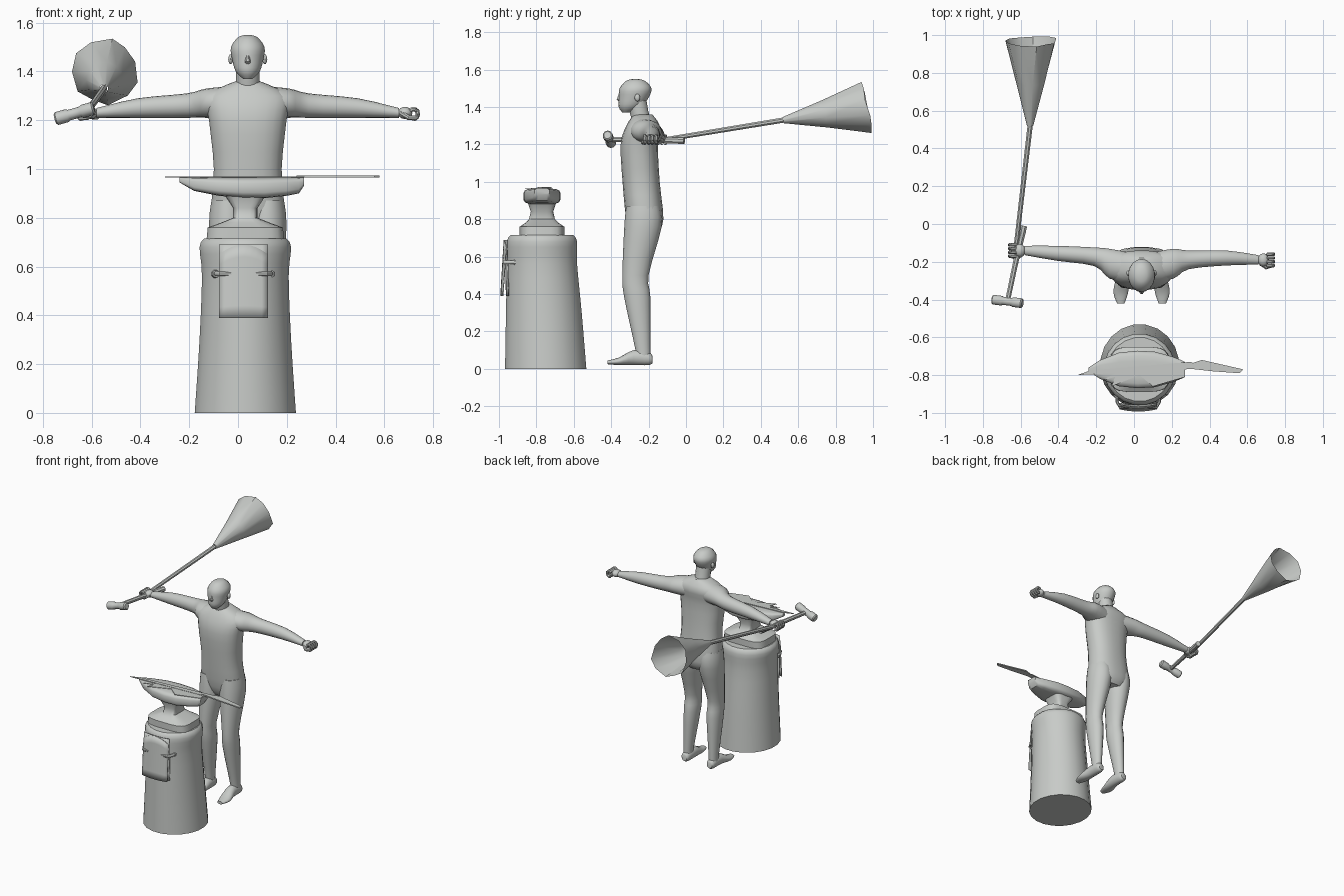
import bpy, bmesh, math, random
from mathutils import Vector

random.seed(4)
default_cube = bpy.data.objects.get("Cube")
if default_cube:
    bpy.data.objects.remove(default_cube)

clay = bpy.data.materials.new("plain_grey")
clay.use_nodes = True
grey = (.58, .6, .58, 1)
clay.diffuse_color = grey
clay.node_tree.nodes["Principled BSDF"].inputs["Base Color"].default_value = grey

parts = []
X_AXIS, Y_AXIS, Z_AXIS = Vector((1, 0, 0)), Vector((0, 1, 0)), Vector((0, 0, 1))
body_x = .04       # middle line of the figure
block_x = .03      # middle line of the stump and anvil
block_y = -.77
table_z = .965     # working surface of the anvil


def finish(name, bm):
    bmesh.ops.recalc_face_normals(bm, faces=bm.faces)
    mesh = bpy.data.meshes.new(name)
    bm.to_mesh(mesh)
    bm.free()
    mesh.materials.append(clay)
    part = bpy.data.objects.new(name, mesh)
    bpy.context.collection.objects.link(part)
    parts.append(part)
    return part


def skin(name, rings, caps=True, ragged=0):
    """Bridge a list of point rings into a surface; the last ring may be ragged."""
    bm = bmesh.new()
    loops = [[bm.verts.new(point) for point in ring] for ring in rings]
    for low, high in zip(loops, loops[1:]):
        for i in range(len(low)):
            bm.faces.new((low[i - 1], low[i], high[i], high[i - 1]))
    if caps:
        bm.faces.new(loops[0])
        bm.faces.new(loops[-1])
    for vert in loops[-1]:
        vert.co += Vector([random.uniform(-ragged, ragged) for axis in "xyz"])
    return finish(name, bm)


def oval(centre, u, v, sides, boxy=1):
    """Ring of points; a boxy value below one squares it off."""
    def bend(t):
        return math.copysign(abs(t) ** boxy, t)
    angles = [math.tau * (i + .5) / sides for i in range(sides)]
    return [centre + u * bend(math.cos(a)) + v * bend(math.sin(a)) for a in angles]


def smooth(rows, steps=3):
    """Add rows in between along a flowing curve."""
    result = []
    for i in range(len(rows) - 1):
        window = (rows[max(i - 1, 0)], rows[i], rows[i + 1], rows[min(i + 2, len(rows) - 1)])
        for step in range(steps):
            t = step / steps
            result.append([b + t * ((c - a) / 2 + t * (a - 2.5 * b + 2 * c - d / 2
                           + t * (1.5 * (b - c) + (d - a) / 2)))
                           for a, b, c, d in zip(*window)])
    return result + [rows[-1]]


def section(x=body_x, y=block_y, z=0.0, wide=.1, deep=.1):
    return (x, y, z, wide, deep)


def loft(name, rows, u=X_AXIS, v=Y_AXIS, sides=18, boxy=1):
    return skin(name, [oval(Vector(row[:3]), u * row[3], v * row[4], sides, boxy) for row in rows])


def tube(name, path, radii, sides=8, **options):
    path = [Vector(point) for point in path]
    rings = []
    for i, point in enumerate(path):
        along = (path[min(i + 1, len(path) - 1)] - path[max(i - 1, 0)]).normalized()
        u = along.cross(Z_AXIS if abs(along.z) < .8 else Y_AXIS).normalized()
        radius = radii[i] if isinstance(radii, list) else radii
        rings.append(oval(point, u * radius, u.cross(along) * radius, sides))
    return skin(name, rings, **options)


def ball(name, centre, size):
    bm = bmesh.new()
    bmesh.ops.create_uvsphere(bm, u_segments=12, v_segments=8, radius=1)
    bmesh.ops.scale(bm, vec=size, verts=bm.verts)
    bmesh.ops.translate(bm, vec=centre, verts=bm.verts)
    return finish(name, bm)


def plate(name, outline, thick):
    return skin(name, [[Vector((x, y, z)) for x, y in outline] for z in (table_z, table_z + thick)])


# Torso, neck and head
loft("torso", smooth([
    section(z=.73, y=-.22, wide=.09, deep=.07),
    section(z=.8, y=-.22, wide=.15, deep=.1),
    section(z=1, y=-.24, wide=.14, deep=.1),
    section(z=1.2, y=-.25, wide=.16, deep=.1),
    section(z=1.3, y=-.23, wide=.17, deep=.09),
    section(z=1.36, y=-.23, wide=.05, deep=.05)]), sides=24, boxy=.85)
tube("neck", [(body_x, -.23, 1.3), (body_x, -.25, 1.37), (body_x, -.26, 1.43)], .05, sides=16)
loft("head", smooth([
    section(z=1.37, y=-.32, wide=.02, deep=.02),
    section(z=1.4, y=-.3, wide=.05, deep=.06),
    section(z=1.45, y=-.28, wide=.065, deep=.08),
    section(z=1.5, y=-.27, wide=.07, deep=.085),
    section(z=1.54, y=-.27, wide=.04, deep=.05),
    section(z=1.55, y=-.27, wide=.01, deep=.01)]))
loft("nose", [
    section(z=1.47, y=-.35, wide=.006, deep=.01),
    section(z=1.44, y=-.357, wide=.013, deep=.015),
    section(z=1.43, y=-.35, wide=.01, deep=.01)], sides=8)

# Limbs on both sides
for side, label in ((1, "left"), (-1, "right")):
    def out(distance):
        return body_x + side * distance

    back = 0 if side > 0 else .05      # the right hand is held further back
    hand_y = back - .19

    loft(label + "_leg", smooth([
        section(x=out(.08), z=.87, y=-.23, wide=.07, deep=.09),
        section(x=out(.08), z=.76, y=-.23, wide=.08, deep=.1),
        section(x=out(.09), z=.5, y=-.27, wide=.05, deep=.07),
        section(x=out(.09), z=.38, y=-.26, wide=.05, deep=.07),
        section(x=out(.1), z=.1, y=-.23, wide=.03, deep=.04),
        section(x=out(.1), z=.05, y=-.23, wide=.03, deep=.04)]))
    loft(label + "_foot", smooth([
        section(x=out(.1), y=-.18, z=.05, wide=.02, deep=.02),
        section(x=out(.1), y=-.2, z=.055, wide=.03, deep=.035),
        section(x=out(.1), y=-.28, z=.06, wide=.035, deep=.04),
        section(x=out(.11), y=-.36, z=.04, wide=.04, deep=.02),
        section(x=out(.11), y=-.42, z=.035, wide=.02, deep=.01)]), v=Z_AXIS)
    loft(label + "_arm", smooth([
        section(x=out(.06), y=-.23, z=1.27, wide=.08, deep=.07),
        section(x=out(.17), y=-.21, z=1.27, wide=.08, deep=.06),
        section(x=out(.25), y=-.19 + back / 3, z=1.26, wide=.05, deep=.05),
        section(x=out(.45), y=-.18 + back / 2, z=1.25, wide=.04, deep=.04),
        section(x=out(.62), y=hand_y, z=1.23, wide=.025, deep=.02)]), u=Y_AXIS, v=Z_AXIS)
    ball(label + "_ear", (out(.07), -.26, 1.45), (.01, .015, .02))
    ball(label + "_palm", (out(.645), hand_y, 1.23), (.03, .035, .025))

    # Fingers curl round a grip that runs front to back
    for finger in range(4):
        y = hand_y + .02 * (finger - 1.5)
        bends = [math.radians(140 - 36 * joint) for joint in range(8)]
        tube(label + "_finger", [(out(.68 + .018 * math.cos(a)), y, 1.226 + .02 * math.sin(a))
                                 for a in bends], .01)
    tube(label + "_thumb", [(out(.63), hand_y - .02, 1.23), (out(.66), hand_y - .04, 1.21),
                            (out(.69), hand_y - .03, 1.21)], .011)

# Stump
loft("stump", smooth([
    section(x=block_x, y=-.75, z=0, wide=.21, deep=.22),
    section(x=block_x, y=-.76, z=.3, wide=.19, deep=.205),
    section(x=block_x, z=.56, wide=.18, deep=.19),
    section(x=block_x, z=.68, wide=.19, deep=.19),
    section(x=block_x, z=.715, wide=.17, deep=.17)]), sides=20)

# Anvil: spreading foot, narrow waist, long face with a horn
loft("anvil_base", [
    section(x=block_x, z=.71, wide=.16, deep=.12),
    section(x=block_x, z=.76, wide=.155, deep=.12),
    section(x=block_x, z=.78, wide=.1, deep=.09),
    section(x=block_x, z=.8, wide=.05, deep=.07),
    section(x=block_x, z=.84, wide=.05, deep=.06),
    section(x=block_x, z=.9, wide=.09, deep=.08)], sides=20, boxy=.5)


def face_slice(x, low, half):
    return section(x=x, z=(low + table_z) / 2, wide=half, deep=(table_z - low) / 2)


loft("anvil_face", [
    face_slice(x=-.24, low=.945, half=.01), face_slice(x=-.18, low=.91, half=.05),
    face_slice(x=-.08, low=.89, half=.09), face_slice(x=.02, low=.88, half=.1),
    face_slice(x=.11, low=.88, half=.095), face_slice(x=.2, low=.89, half=.07),
    face_slice(x=.25, low=.9, half=.05), face_slice(x=.27, low=.93, half=.04)],
    u=Y_AXIS, v=Z_AXIS, sides=16, boxy=.5)

# Thin blade and ragged sheet lying on the anvil
plate("blade", [(-.3, -.8), (.27, -.77), (.36, -.76), (.3, -.73), (-.23, -.775)], thick=.005)
plate("blade_tang", [(.24, -.76), (.42, -.78), (.56, -.79), (.58, -.77), (.36, -.72)], thick=.008)
plate("ragged_sheet", [(-.17, -.83), (-.1, -.81), (-.12, -.86), (.03, -.8), (.1, -.86),
                       (.27, -.81), (.26, -.77), (-.1, -.79)], thick=.003)


# Cloth hung over a bent rail on the front of the stump
def cloth(name, top_y, low_y, arch):
    low_z, top_z, half = .39, .69, .1
    bm = bmesh.new()
    bmesh.ops.create_grid(bm, x_segments=8, y_segments=6, size=1)
    for vert in bm.verts:
        across, drop = vert.co.x, (1 - vert.co.y) / 2
        bow = across * across
        top = top_z - arch * bow
        vert.co = (.0225 + half * across, top_y + (low_y - top_y) * drop + .012 * bow,
                   top + (low_z - top) * drop)
    finish(name, bm).modifiers.new("thickness", "SOLIDIFY").thickness = .005


cloth("cloth_front", top_y=-.975, low_y=-.993, arch=.04)
cloth("cloth_back", top_y=-.965, low_y=-.958, arch=0)
rail_z = .57
rail_left, rail_right = -.09, .135
tube("rail", [(rail_left, -.89, rail_z), (rail_left, -.94, rail_z), (-.075, -.97, rail_z),
              (.12, -.97, rail_z), (rail_right, -.94, rail_z), (rail_right, -.89, rail_z)], .01)
for x in (rail_left, rail_right):
    tube("rail_mount", [(x, -.92, rail_z), (x, -.9, rail_z), (x, -.87, rail_z)], [.014, .02, .02])

# Hammer
head_start, head_end = Vector((-.75, -.4, 1.205)), Vector((-.59, -.42, 1.25))
tube("hammer_head", [head_start.lerp(head_end, t) for t in (0, .04, .3, .36, .64, .7, .96, 1)],
     [.02, .027, .027, .022, .022, .027, .027, .02], sides=10)
tube("hammer_handle", [(-.67, -.41, 1.227), (-.63, -.22, 1.224), (-.583, -.01, 1.22)],
     [.014, .015, .019])

# Long pole with a ragged open cone
pole_end, mouth = Vector((-.55, .52, 1.33)), Vector((-.545, .97, 1.4))
tube("pole", [(-.625, -.12, 1.225), pole_end], [.013, .015])
tube("cone", [pole_end, pole_end.lerp(mouth, .5), mouth], [.017, .076, .137], sides=11,
     caps=False, ragged=.012)

# Smooth shading with kept edges
bpy.ops.object.select_all(action="DESELECT")
for part in parts:
    part.select_set(True)
bpy.context.view_layer.objects.active = parts[0]
bpy.ops.object.shade_smooth_by_angle(angle=math.radians(40))
